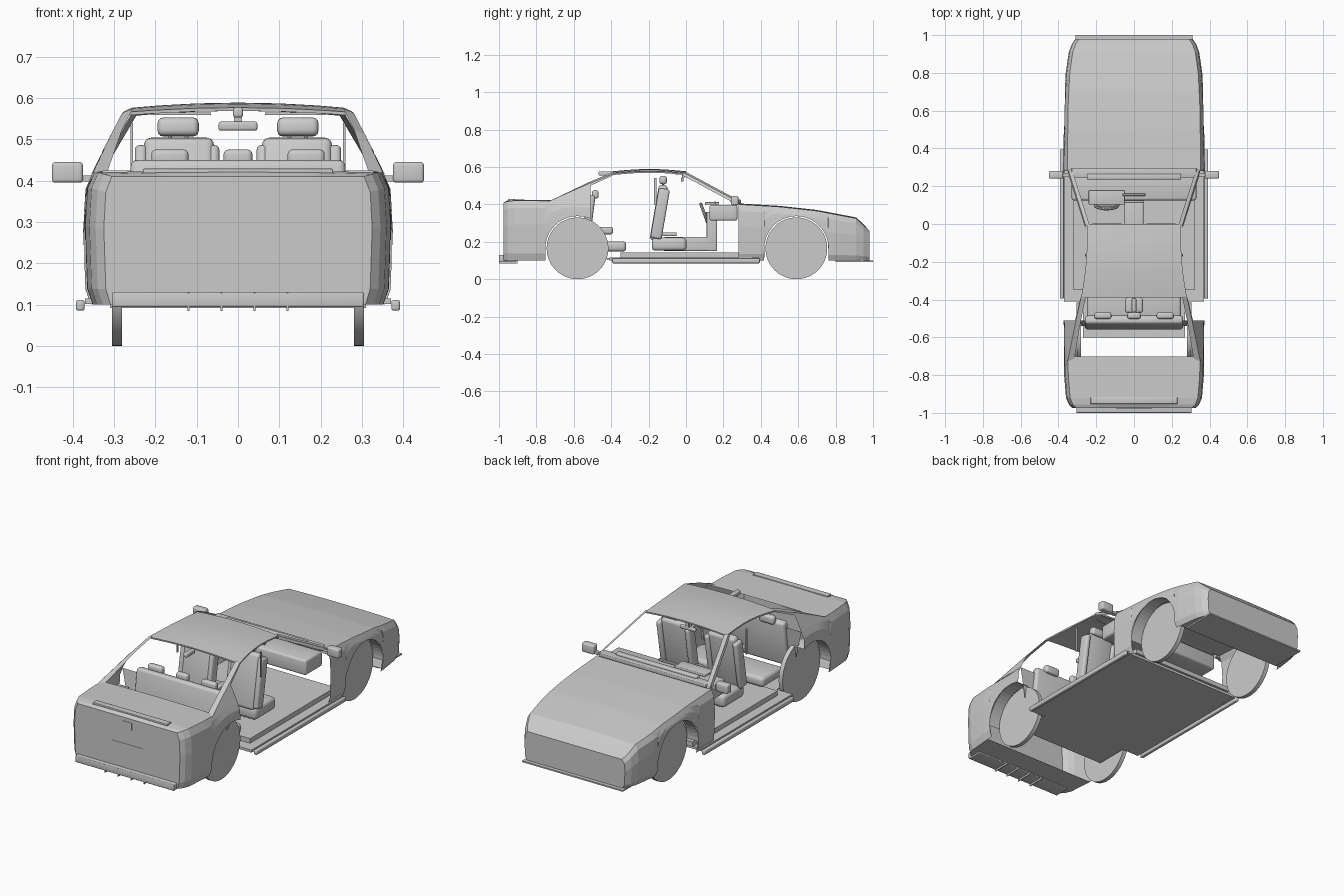
import bpy, bmesh, math
from mathutils import Vector, Matrix

if "Cube" in bpy.data.objects:
    bpy.data.objects.remove(bpy.data.objects["Cube"])

grey = bpy.data.materials.new("light_grey")
grey.diffuse_color = (0.6, 0.6, 0.6, 1)
grey.use_nodes = True
grey.node_tree.nodes["Principled BSDF"].inputs["Base Color"].default_value = grey.diffuse_color


def finish(name, bm, smooth=False):
    bmesh.ops.remove_doubles(bm, verts=bm.verts, dist=0.0002)
    bmesh.ops.recalc_face_normals(bm, faces=bm.faces)
    me = bpy.data.meshes.new(name)
    bm.to_mesh(me)
    bm.free()
    ob = bpy.data.objects.new(name, me)
    bpy.context.collection.objects.link(ob)
    me.materials.append(grey)
    if smooth:
        bpy.context.view_layer.objects.active = ob
        ob.select_set(True)
        bpy.ops.object.shade_smooth_by_angle(angle=math.radians(35))
        ob.select_set(False)
    return ob


def box(name, c, s, bevel=0.0, lean=0.0, mirror=False):
    """Box from centre and size, optional rounded edges, lean about x, left/right pair."""
    for sx in ((1, -1) if mirror else (1,)):
        bm = bmesh.new()
        bmesh.ops.create_cube(bm, size=1, matrix=Matrix.Diagonal((*s, 1)))
        if bevel:
            bmesh.ops.bevel(bm, geom=bm.edges[:], offset=bevel, segments=3,
                            profile=0.5, affect='EDGES')
        bm.transform(Matrix.Translation((c[0] * sx, c[1], c[2])) @ Matrix.Rotation(lean, 4, 'X'))
        finish(name + ("" if not mirror else "_right" if sx > 0 else "_left"), bm, bevel > 0)


def rod(name, a, b, r, sides=12, mirror=False):
    for sx in ((1, -1) if mirror else (1,)):
        p, q = Vector((a[0] * sx, *a[1:])), Vector((b[0] * sx, *b[1:]))
        d = q - p
        bm = bmesh.new()
        bmesh.ops.create_cone(bm, cap_ends=True, segments=sides, radius1=r, radius2=r, depth=d.length)
        bm.transform(Matrix.Translation((p + q) / 2) @ d.to_track_quat('Z', 'Y').to_matrix().to_4x4())
        finish(name, bm, sides > 8)


def grid(bm, rows):
    vs = [[bm.verts.new(p) for p in r] for r in rows]
    for r0, r1 in zip(vs, vs[1:]):
        for i in range(len(r0) - 1):
            bm.faces.new((r0[i], r0[i + 1], r1[i + 1], r1[i]))


def lerp(table, t):
    if t <= table[0][0]:
        return table[0][1]
    for (a, u), (b, v) in zip(table, table[1:]):
        if t <= b:
            return u + (v - u) * (t - a) / (b - a)
    return table[-1][1]


# Body outline: half width and top height along y, section shape over height
WIDTH = [(-.975, .325), (-.955, .345), (-.92, .36), (-.8, .37), (-.5, .375), (.28, .375),
         (.6, .372), (.8, .362), (.91, .345), (.95, .33), (.98, .31)]
TOP = [(-.975, .41), (-.94, .42), (-.5, .418), (.28, .40), (.5, .387), (.7, .365), (.91, .325), (.98, .26)]
SHAPE = [(0, .95), (.12, .985), (.6, 1), (.88, .985), (1, .94)]
REAR, FRONT, WZ, WR, ARCH = -.58, .59, .165, .165, .172


def column(y):
    b = .1
    for yc in (REAR, FRONT):
        d = abs(y - yc)
        if d < ARCH:
            b = max(b, WZ + math.sqrt(ARCH ** 2 - d * d) if d < ARCH - .001 else WZ)
    w, t = lerp(WIDTH, y), lerp(TOP, y)
    pts = []
    for k in (0, .12, .35, .6, .88, 1):
        z = b + (t - b) * k
        pts.append((w * lerp(SHAPE, (z - .1) / (t - .1)), y, z))
    return pts


def arch_ys(yc):
    return [yc - ARCH - .03] + [yc - ARCH * math.cos(math.pi * i / 20) for i in range(21)] + [yc + ARCH + .03]


def body(name, ys, deck_from, deck_to, cap_y, bottom):
    bm = bmesh.new()
    cols = [column(y) for y in ys]
    flip = lambda c: [(-x, y, z) for x, y, z in c]
    grid(bm, cols)
    grid(bm, [flip(c) for c in cols])
    # slightly crowned top panel
    deck = []
    for c in cols:
        x, y, z = c[-1]
        if deck_from <= y <= deck_to:
            crown = .005 if abs(y - cap_y) > .02 else 0
            deck.append([(x * k, y, z + crown * (1 - k * k)) for k in (-1, -.6, 0, .6, 1)])
    grid(bm, deck)
    # closed end and underside of the bumper
    e = column(cap_y)
    bm.faces.new([bm.verts.new(p) for p in e + flip(e)[::-1]])
    grid(bm, [[c[0], flip(c)[0]] for c in cols if bottom[0] <= c[0][1] <= bottom[1]])
    finish(name, bm)


body("rear_body", [-.975, -.955, -.92, -.8, *[y for y in arch_ys(REAR) if -.79 < y < -.515], -.51],
     -.98, -.70, -.975, (-.98, -.755))
body("front_body", [.28, .34, *arch_ys(FRONT)[1:], .85, .91, .95, .98], .27, 1, .98, (.765, .99))

# Wheels and arch liners
for yc, label in ((REAR, "rear"), (FRONT, "front")):
    rod(label + "_wheel", (.281, yc, WZ), (.305, yc, WZ), WR, 64, True)
    for sx in (1, -1):
        bm = bmesh.new()
        rows = []
        for i in range(25):
            a = math.pi * i / 24
            y, z = yc - ARCH * math.cos(a), WZ + ARCH * math.sin(a)
            if y < -.51 or yc > 0:
                rows.append([(sx * .3, y, z), (sx * lerp(WIDTH, y) * .99, y, z)])
        grid(bm, rows)
        finish(label + "_arch_liner", bm)

# Roof sheet
bm = bmesh.new()
rows = []
for i in range(9):
    t = i / 8
    y, hw = -.39 + .39 * t, .28 - .03 * t - .012 * math.sin(math.pi * t)
    zc = .577 + .012 * math.sin(math.pi * t)
    rows.append([(hw * k, y, zc - .012 * k * k) for k in (-1, -.75, -.4, 0, .4, .75, 1)])
grid(bm, rows)
roof = finish("roof", bm)
sol = roof.modifiers.new("thickness", 'SOLIDIFY')
sol.thickness = .008

# Windscreen pillars, rear pillars and rear quarter panels
for sx in (1, -1):
    bm = bmesh.new()
    grid(bm, [[(sx * .237, 0, .573), (sx * .255, -.01, .568), (sx * .258, -.02, .556)],
              [(sx * .33, .295, .415), (sx * .347, .285, .41), (sx * .35, .27, .40)]])
    finish("front_pillar", bm)
    bm = bmesh.new()
    grid(bm, [[(sx * .255, -.385, .574), (sx * .28, -.385, .565), (sx * .283, -.39, .555)],
              [(sx * .281, -.51, .523), (sx * .307, -.51, .513), (sx * .312, -.51, .50)],
              [(sx * .315, -.71, .425), (sx * .352, -.73, .418), (sx * .354, -.72, .415)]])
    finish("rear_pillar", bm)
    bm = bmesh.new()
    bm.faces.new([bm.verts.new((sx * x, y, z)) for x, y, z in
                  ((.307, -.51, .515), (.354, -.51, .418), (.352, -.73, .418))])
    finish("quarter_panel", bm)
box("roof_rear_stem", (0, -.43, .565), (.024, .075, .024), .006)

# Floor, sills, bumper plates
box("floor", (0, -.01, .108), (.74, .80, .014))
box("inner_floor", (0, .025, .13), (.64, .75, .026))
box("rear_floor", (0, -.5, .108), (.54, .2, .008))
box("sill", (.382, 0, .098), (.021, .79, .026), .006, mirror=True)
box("front_splitter", (0, .9, .096), (.62, .2, .008))
box("rear_valance", (0, -.955, .112), (.61, .09, .036), .004)
for x in (-.12, -.04, .04, .12):
    box("diffuser_fin", (x, -.95, .106), (.005, .1, .044))
for x in (.2, .24):
    rod("exhaust_tip", (x, -.96, .113), (x, -.999, .113), .013, 16, True)
box("trunk_spoiler", (0, -.935, .423), (.46, .035, .012), .003)
box("number_plate", (0, -.975, .247), (.19, .004, .037))
box("trunk_badge_plate", (0, -.975, .37), (.058, .004, .04))

# Cowl, dashboard and console
box("cowl", (0, .27, .415), (.66, .05, .02), .004)
box("cowl_pod", (0, .25, .425), (.5, .03, .024), .006)
box("dashboard", (0, .2, .355), (.66, .15, .085), .012)
box("console_stack", (0, .138, .255), (.1, .055, .21), .006)
box("console", (0, .02, .188), (.1, .28, .075), .008)
box("instrument_hood", (-.145, .14, .405), (.19, .075, .014), .004)
box("indicator_stalk", (0, .155, .41), (.12, .012, .012), .003)
bm = bmesh.new()
rows = []
for i in range(33):
    a = 2 * math.pi * i / 32
    rows.append([((.06 + .008 * math.cos(b)) * math.cos(a), .008 * math.sin(b),
                  (.06 + .008 * math.cos(b)) * math.sin(a))
                 for b in [2 * math.pi * j / 8 for j in range(9)]])
grid(bm, rows)
bm.transform(Matrix.Translation((-.145, .1, .345)) @ Matrix.Rotation(.35, 4, 'X'))
finish("steering_wheel", bm, True)
box("steering_hub", (-.145, .105, .345), (.12, .02, .025), .006, .35)
rod("steering_column", (-.145, .1, .345), (-.145, .17, .33), .015)

# Front seats
box("front_seat_back", (.143, -.145, .355), (.17, .05, .30), .018, -.17, True)
for x in (.06, .235):
    box("front_seat_bolster", (x, -.138, .35), (.03, .06, .27), .012, -.17, True)
box("front_seat_cushion", (.143, -.09, .187), (.185, .185, .07), .02, 0, True)
box("front_headrest", (.145, -.122, .53), (.1, .04, .045), .014, -.1, True)
for x in (.125, .165):
    rod("headrest_post", (x, -.125, .48), (x, -.122, .53), .005, 8, True)
box("front_armrest", (.045, -.095, .24), (.03, .09, .02), .006, 0, True)
box("seat_belt", (.257, -.165, .47), (.006, .012, .14), 0, 0, True)

# Rear bench
box("rear_seat_back", (0, -.522, .325), (.52, .045, .25), .015, -.13)
box("rear_seat_cushion", (0, -.41, .175), (.5, .18, .055), .018)
for x, w in ((-.165, .09), (0, .07), (.165, .09)):
    box("rear_headrest", (x, -.485, .453), (w, .035, .045), .012)
box("rear_armrest", (0, -.43, .26), (.094, .08, .04), .012)
bm = bmesh.new()
grid(bm, [[(-.355, -.51, .418), (.355, -.51, .418)], [(-.29, -.54, .2), (.29, -.54, .2)]])
finish("rear_bulkhead", bm)

# Mirrors and sun visors
box("side_mirror", (.413, .26, .42), (.075, .04, .05), .008, 0, True)
box("side_mirror_arm", (.365, .26, .405), (.04, .02, .015), 0, 0, True)
box("inside_mirror", (0, -.02, .532), (.094, .015, .022), .006)
box("inside_mirror_stem", (0, -.015, .558), (.02, .012, .035))
box("sun_visor", (.135, -.035, .562), (.14, .05, .006), 0, 0, True)
